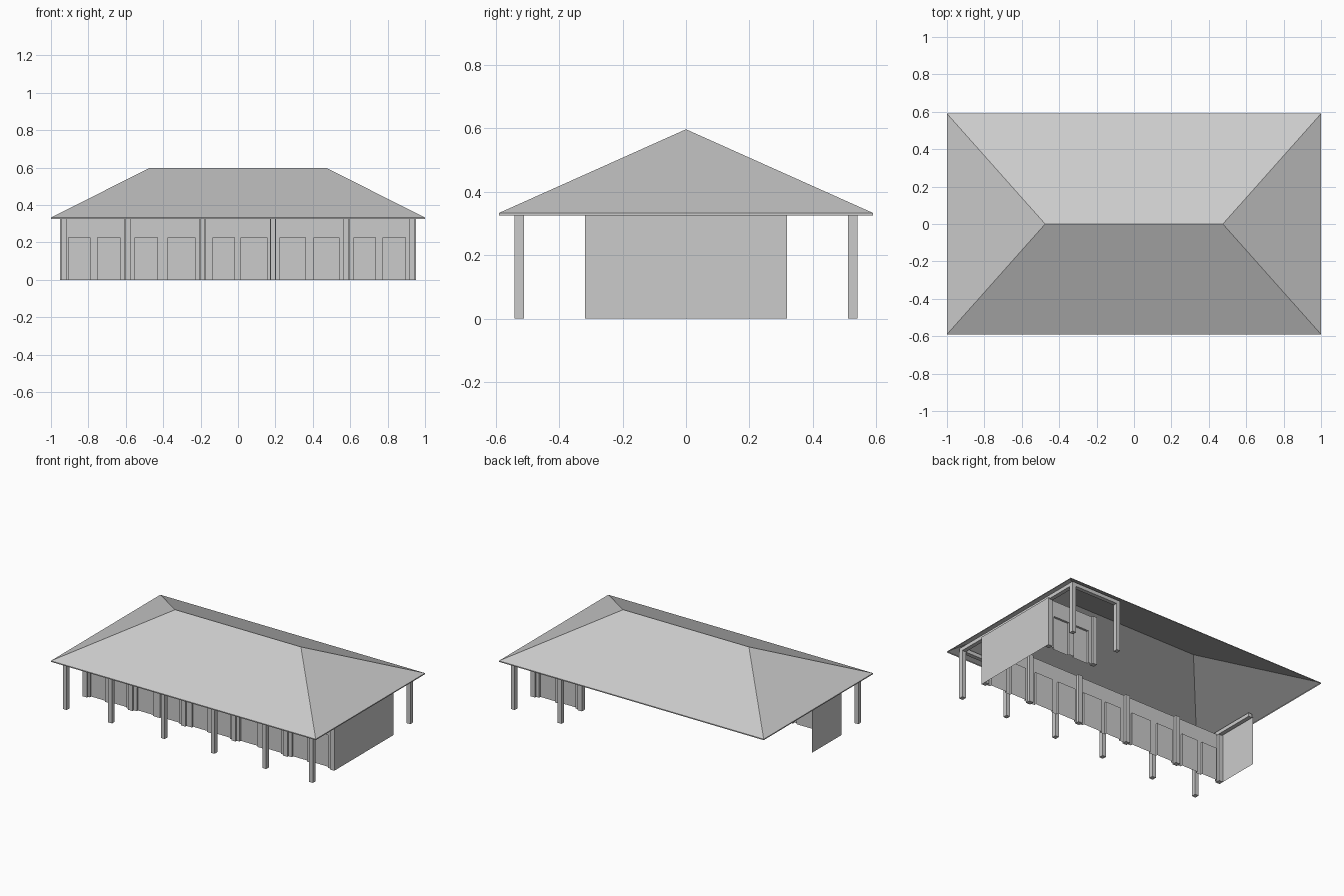
import bpy

if "Cube" in bpy.data.objects:
    bpy.data.objects.remove(bpy.data.objects["Cube"])

EAVE, POST_TOP = 0.333, 0.326
WALL_Y, DOOR_H, RECESS = 0.305, 0.225, 0.014
POST_Y, END_X = 0.525, 0.93


def mesh(name, verts, faces):
    me = bpy.data.meshes.new(name)
    me.from_pydata(verts, [], faces)
    ob = bpy.data.objects.new(name, me)
    bpy.context.collection.objects.link(ob)
    return ob


def box(name, x0, x1, y0, y1, z0, z1):
    v = [(x, y, z) for x in (x0, x1) for y in (y0, y1) for z in (z0, z1)]
    f = [(0, 1, 3, 2), (4, 6, 7, 5), (0, 4, 5, 1),
         (2, 3, 7, 6), (0, 2, 6, 4), (1, 5, 7, 3)]
    return mesh(name, v, f)


def door_wall(name, x0, x1, doors, side):
    """Thin wall with shallow recessed doors; side is -1 front, +1 back."""
    verts, faces = [], []
    y, yi = side * WALL_Y, side * (WALL_Y - RECESS)

    def quad(*pts):
        n = len(verts)
        verts.extend(pts)
        faces.append(tuple(range(n, n + 4))[::-side])

    def panel(a, b, yy, lo, hi):
        quad((a, yy, lo), (b, yy, lo), (b, yy, hi), (a, yy, hi))

    last = x0
    for a, b in doors:
        panel(last, a, y, 0, DOOR_H)
        panel(a, b, yi, 0, DOOR_H)
        quad((a, y, 0), (a, yi, 0), (a, yi, DOOR_H), (a, y, DOOR_H))
        quad((b, yi, 0), (b, y, 0), (b, y, DOOR_H), (b, yi, DOOR_H))
        quad((a, y, DOOR_H), (a, yi, DOOR_H), (b, yi, DOOR_H), (b, y, DOOR_H))
        last = b
    panel(last, x1, y, 0, DOOR_H)
    panel(x0, x1, y, DOOR_H, EAVE)
    return mesh(name, verts, faces)


# Hipped roof shell with a thin fascia, open underneath
corners = [(-1, -0.59), (1, -0.59), (1, 0.59), (-1, 0.59)]
verts = [(x, y, EAVE) for x, y in corners] + [(x, y, POST_TOP) for x, y in corners]
verts += [(-0.475, 0, 0.597), (0.475, 0, 0.597)]
faces = [(0, 1, 9, 8), (1, 2, 9), (2, 3, 8, 9), (3, 0, 8)]
faces += [(i + 4, (i + 1) % 4 + 4, (i + 1) % 4, i) for i in range(4)]
mesh("hip_roof", verts, faces)

# Door walls: full front, one bay at the back
doors = [(-.905, -.79), (-.75, -.63), (-.55, -.43), (-.375, -.23), (-.135, -.02),
         (.015, .155), (.225, .36), (.405, .54), (.62, .735), (.775, .895)]
door_wall("front_wall", -0.95, 0.95, doors, -1)
door_wall("back_wall", 0.575, 0.95, doors[-2:], 1)

# End walls: full on the right, half on the left
for name, x, y1 in (("right_wall", 0.95, 0.317), ("left_wall", -0.95, 0)):
    mesh(name, [(x, -0.317, 0), (x, y1, 0), (x, y1, EAVE), (x, -0.317, EAVE)],
         [(0, 1, 2, 3) if x > 0 else (3, 2, 1, 0)])

# Veranda posts with matching pilasters on the walls
bays = [-END_X, -0.588, -0.19, 0.187, 0.577, END_X]
for side, label, xs in ((-1, "front", bays), (1, "back", bays[-2:])):
    for i, x in enumerate(xs):
        y = side * POST_Y
        box(f"{label}_post_{i}", x - .014, x + .014, y - .015, y + .015, 0, POST_TOP)
        px = x * 1.005
        y = side * 0.302
        box(f"{label}_pilaster_{i}", px - .016, px + .016, y - .016, y + .016, 0, EAVE)

# Beams on top of the posts
t = 0.014
z0, z1 = POST_TOP, POST_TOP + 0.025
box("front_beam", -END_X - t, END_X + t, -POST_Y - t, -POST_Y + t, z0, z1)
box("right_beam", END_X - t, END_X + t, -POST_Y + t, POST_Y - t, z0, z1)
box("left_beam", -END_X - t, -END_X + t, -POST_Y + t, 0, z0, z1)
box("back_beam", bays[-2] - t, END_X + t, POST_Y - t, POST_Y + t, z0, z1)
